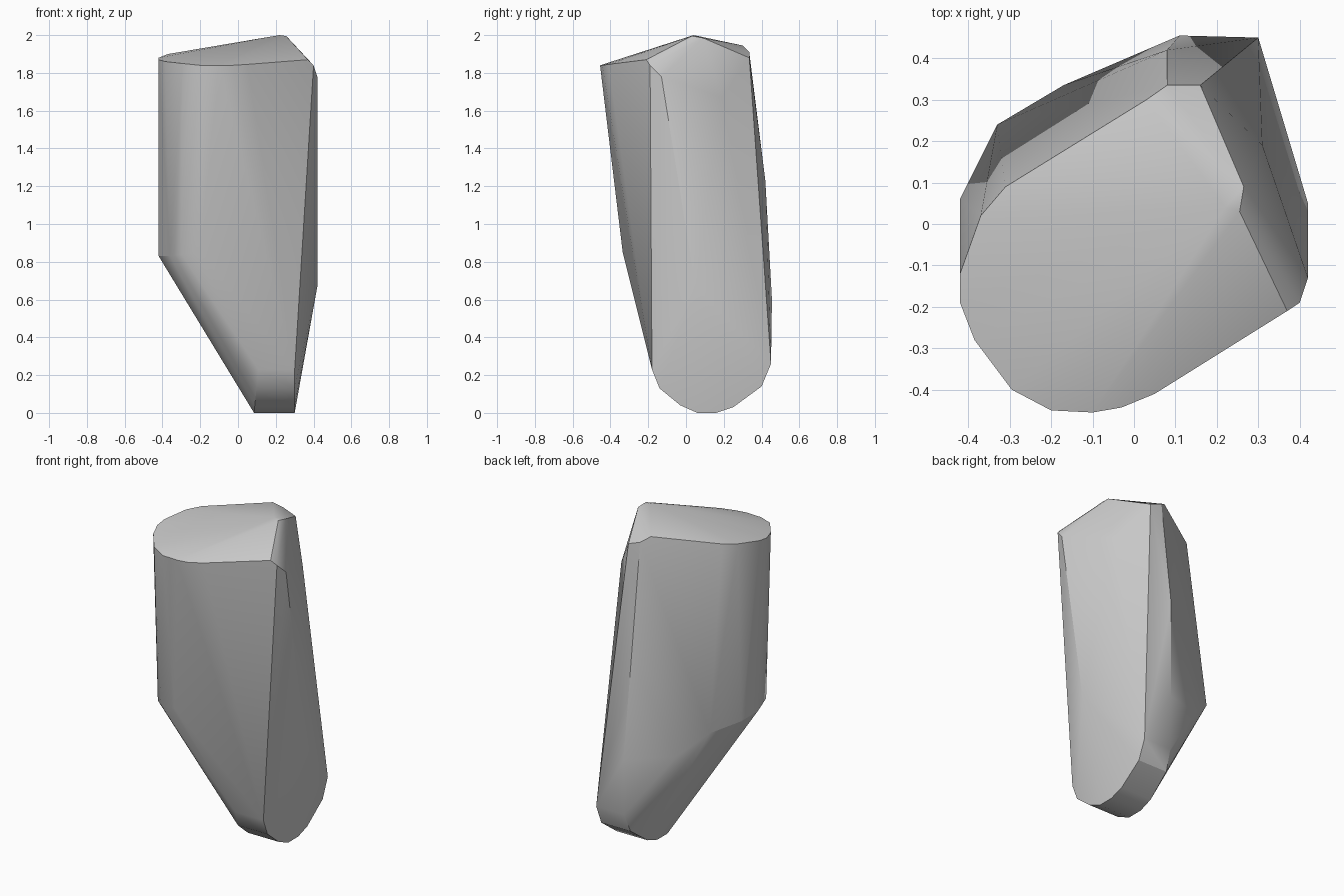
import bpy, bmesh, math

cube = bpy.data.objects.get("Cube")
if cube:
    bpy.data.objects.remove(cube, do_unlink=True)

mat = bpy.data.materials.new("stone_grey")
mat.use_nodes = True
grey = (0.6, 0.6, 0.6, 1)
mat.diffuse_color = grey
mat.node_tree.nodes["Principled BSDF"].inputs["Base Color"].default_value = grey

# Sloping top: rounded rim and raised apex
top_rim = [(.03, .3, 1.945), (-.31, .09, 1.91), (-.37, .02, 1.9), (-.42, -.12, 1.88),
           (-.42, -.19, 1.87), (-.385, -.28, 1.86), (-.295, -.4, 1.85), (-.2, -.45, 1.84),
           (-.1, -.455, 1.84), (-.03, -.443, 1.84), (.05, -.41, 1.845), (.37, -.21, 1.87)]
apex = [(.22, .04, 2), (.255, .03, 1.995), (.265, .09, 1.985)]

# Shoulder and back bevels
shoulder = [(.4, -.19, 1.84), (.42, -.13, 1.78), (.31, .19, 1.67), (.42, .05, .67),
            (.08, .335, 1.91), (.16, .335, 1.88), (.08, .42, 1.23)]

# Lower rim where the long slope begins
slope_rim = [(-.42, .06, .83), (-.42, -.1, .83), (-.36, -.27, .83), (-.3, -.325, .84),
             (-.2, -.335, .85), (-.33, .24, .8), (-.17, .335, .65), (.11, .455, .6)]

# Rounded foot: one outline in y and z, repeated at both ends
foot_outline = [(-.18, .23), (-.14, .13), (-.03, .04), (.06, 0), (.16, 0),
                (.25, .03), (.4, .14), (.45, .26)]
foot = [(.3, y, z) for y, z in foot_outline]
foot += [(.085 + .1 * z, y, z) for y, z in foot_outline]
foot.append((.355, .07, .32))

bm = bmesh.new()
for p in top_rim + apex + shoulder + slope_rim + foot:
    bm.verts.new(p)
bmesh.ops.convex_hull(bm, input=bm.verts[:])
loose = [v for v in bm.verts if not v.link_faces]
bmesh.ops.delete(bm, geom=loose, context='VERTS')
bmesh.ops.dissolve_limit(bm, angle_limit=math.radians(1), verts=bm.verts[:], edges=bm.edges[:])
bmesh.ops.recalc_face_normals(bm, faces=bm.faces[:])

mesh = bpy.data.meshes.new("faceted_block")
bm.to_mesh(mesh)
bm.free()
mesh.materials.append(mat)
block = bpy.data.objects.new("faceted_block", mesh)
bpy.context.collection.objects.link(block)

# Soft facets with crisp main edges
bpy.ops.object.select_all(action='DESELECT')
block.select_set(True)
bpy.context.view_layer.objects.active = block
bpy.ops.object.shade_smooth_by_angle(angle=math.radians(30))
